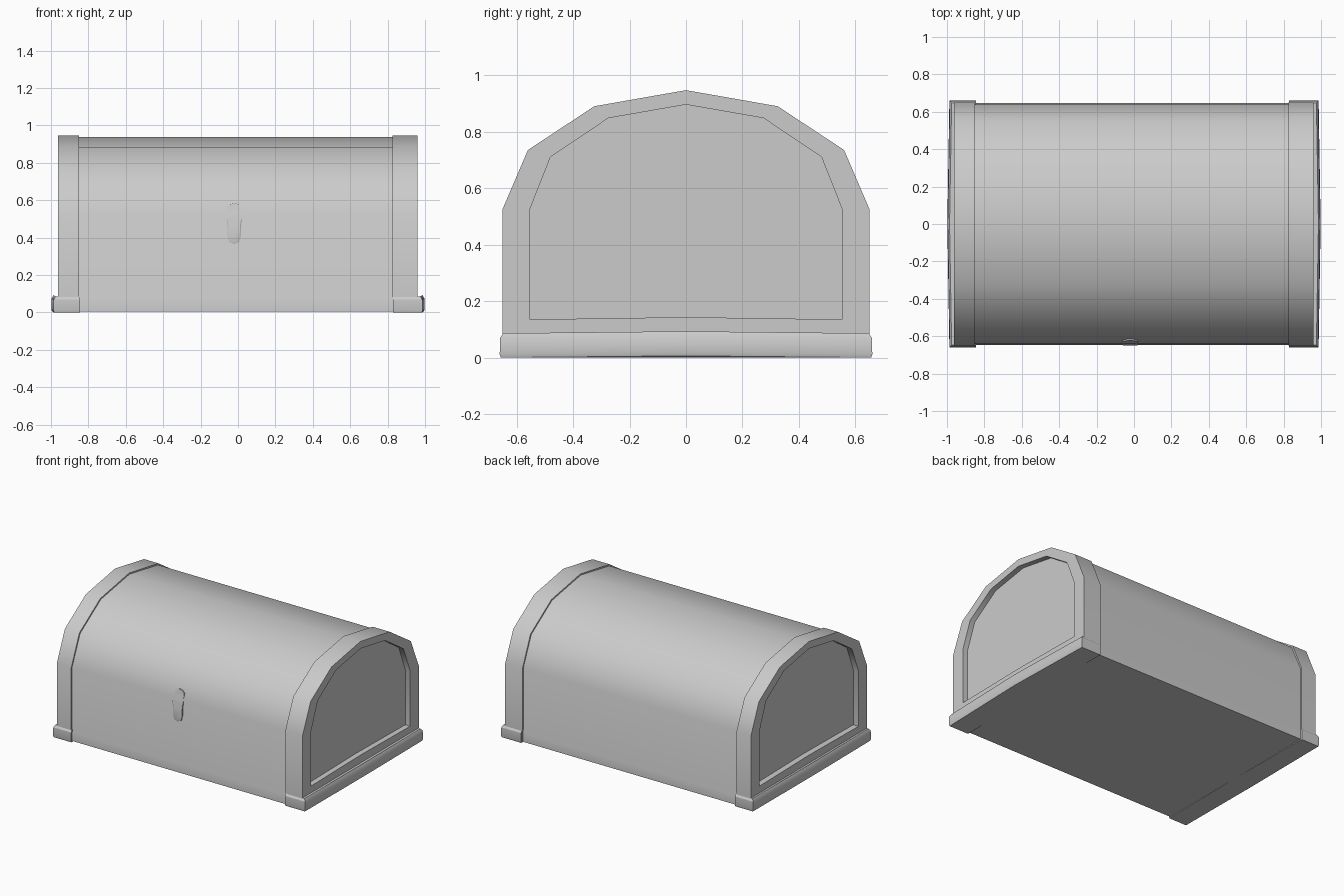
import bpy, bmesh, math

if "Cube" in bpy.data.objects:
    bpy.data.objects.remove(bpy.data.objects["Cube"])


def mirror_profile(half):
    """Close a half profile (bottom centre ... top centre) across y = 0."""
    return half + [(-y, z) for y, z in half[-2:0:-1]]


def loft(name, loops, cap_first=False, cap_last=False, angle=40):
    """Skin equal-length loops of 3D points."""
    bm = bmesh.new()
    rings = [[bm.verts.new(p) for p in loop] for loop in loops]
    n = len(rings[0])
    for a, b in zip(rings, rings[1:]):
        for i in range(n):
            j = (i + 1) % n
            bm.faces.new((a[i], a[j], b[j], b[i]))
    if cap_first:
        bm.faces.new(rings[0])
    if cap_last:
        bm.faces.new(rings[-1])
    bmesh.ops.recalc_face_normals(bm, faces=bm.faces[:])
    mesh = bpy.data.meshes.new(name)
    bm.to_mesh(mesh)
    bm.free()
    obj = bpy.data.objects.new(name, mesh)
    bpy.context.collection.objects.link(obj)
    bpy.ops.object.select_all(action='DESELECT')
    obj.select_set(True)
    bpy.context.view_layer.objects.active = obj
    bpy.ops.object.shade_smooth_by_angle(angle=math.radians(angle))
    return obj


def section(profile, x):
    return [(x, y, z) for y, z in profile]


# Barrel body with a slightly flared bottom rail
body_profile = mirror_profile([
    (0, 0.006), (0.646, 0.006), (0.646, 0.07), (0.64, 0.09), (0.64, 0.525),
    (0.551, 0.727), (0.32, 0.881), (0, 0.937)])
body = loft("chest_body", [section(body_profile, -0.92), section(body_profile, 0.92)],
            cap_first=True, cap_last=True)

# Crisp seam between the front wall and the curved lid
sharp = body.data.attributes.get("sharp_edge") or \
    body.data.attributes.new("sharp_edge", 'BOOLEAN', 'EDGE')
for e in body.data.edges:
    a, b = (body.data.vertices[i].co for i in e.vertices)
    if all(p.y < 0 and abs(p.z - 0.525) < 0.001 for p in (a, b)):
        sharp.data[e.index].value = True

# End frames, each with a recessed arched panel
outer = mirror_profile([(0, 0.01), (0.65, 0.01), (0.65, 0.525),
                        (0.56, 0.735), (0.325, 0.89), (0, 0.947)])
lip = [(y * 0.982, 0.4 + (z - 0.4) * 0.982) for y, z in outer]
inner = mirror_profile([(0, 0.143), (0.553, 0.135), (0.553, 0.525),
                        (0.48, 0.71), (0.275, 0.848), (0, 0.896)])
for side, sign, x_in, x_out in (("left", -1, 0.85, 0.963), ("right", 1, 0.825, 0.96)):
    loft(side + "_end_frame",
         [section(lip, sign * x_in), section(outer, sign * x_in),
          section(outer, sign * x_out), section(inner, sign * x_out),
          section(inner, sign * 0.922)], cap_last=True)

# Bowed base trims that wrap the bottom corners
for side, s, x_in in (("left", -1, 0.845), ("right", 1, 0.83)):
    def outline(z, inset, bow):
        pts = [(x_in, -0.66), (0.987, -0.66), (0.998, 0),
               (0.987, 0.66), (x_in, 0.66), (x_in, 0)]
        return [(s * (x - (inset if x > 0.9 else 0)), y * (1 - inset / 0.66),
                 z + (bow if y == 0 else 0)) for x, y in pts]
    loft(side + "_base_trim",
         [outline(0, 0.004, 0.006), outline(0.012, 0, 0.004),
          outline(0.07, 0.002, 0.006), outline(0.086, 0.012, 0.007)],
         cap_first=True, cap_last=True, angle=30)

# Front latch: a flat shield that follows the wall up onto the lid
half_latch = [(0, 0.365), (0.026, 0.375), (0.036, 0.41), (0.036, 0.46),
              (0.042, 0.5), (0.04, 0.565), (0.024, 0.578), (0, 0.584)]
latch_shape = mirror_profile(half_latch)


def latch_ring(offset, scale):
    return [(-0.02 + u * scale,
             -0.64 - offset + max(0, z - 0.525) * 0.43,
             0.475 + (z - 0.475) * scale) for u, z in latch_shape]


loft("front_latch", [latch_ring(-0.01, 1), latch_ring(0.007, 1), latch_ring(0.01, 0.85)],
     cap_first=True, cap_last=True, angle=25)
